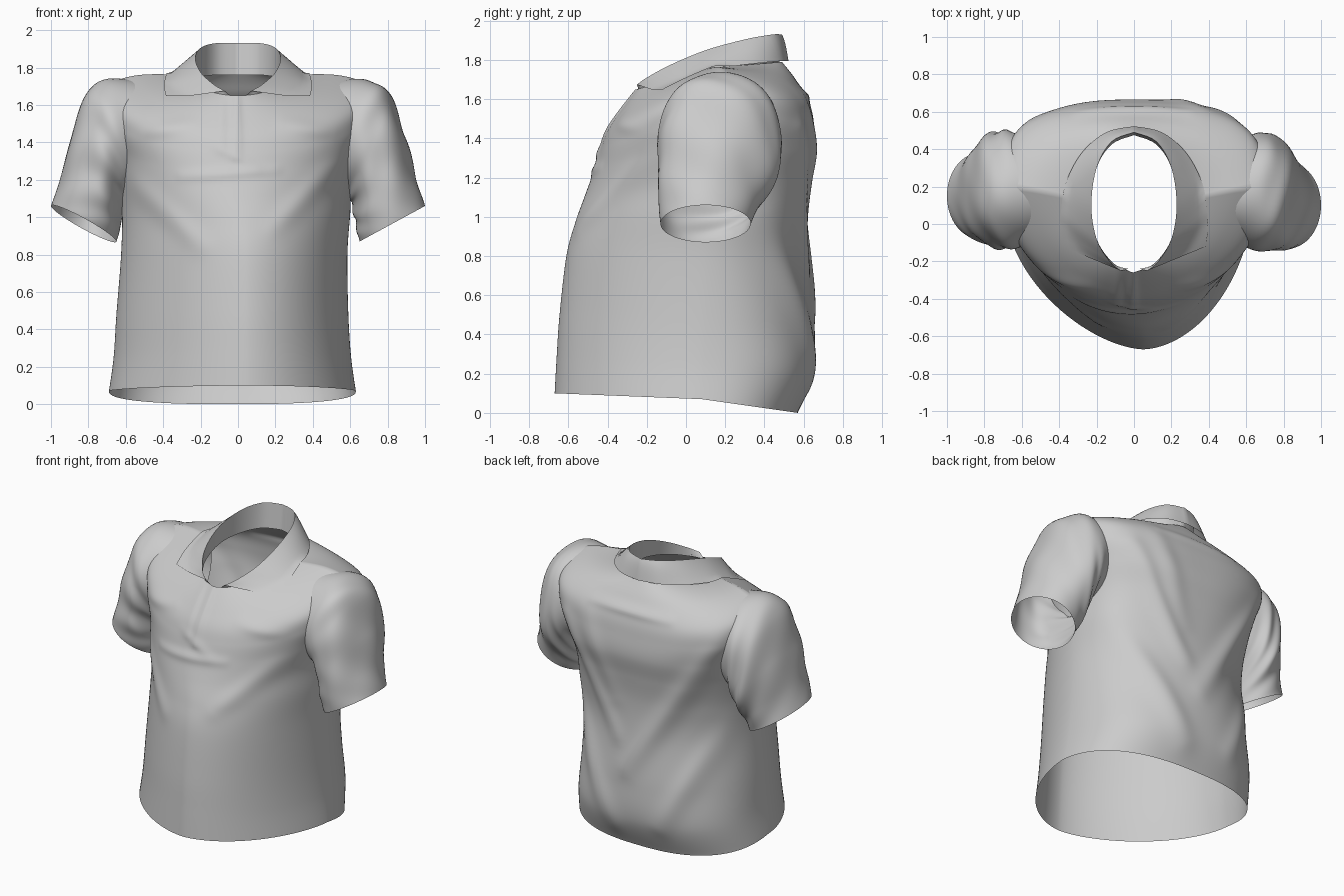
import bpy, math
from math import sin, cos, pi, exp
from mathutils import Vector
from mathutils.bvhtree import BVHTree

cube = bpy.data.objects.get("Cube")
if cube:
    bpy.data.objects.remove(cube)

cloth = bpy.data.materials.new("light grey cloth")
cloth.use_nodes = True
GREY = (0.6, 0.6, 0.6, 1)
cloth.diffuse_color = GREY
cloth.node_tree.nodes["Principled BSDF"].inputs["Base Color"].default_value = GREY


def spline(keys, t):
    """Smooth interpolation through equal-length key tuples, t in 0..1."""
    n = len(keys) - 1
    i = min(int(t * n), n - 1)
    f = t * n - i
    a, b, c, d = (keys[min(max(k, 0), n)] for k in range(i - 1, i + 3))
    return [0.5 * (2 * q + (r - p) * f + (2 * p - 5 * q + 4 * r - s) * f ** 2
                   + (3 * q - p - 3 * r + s) * f ** 3)
            for p, q, r, s in zip(a, b, c, d)]


def sheet(name, rows, closed=False, flip=False, sharp=60):
    """Skin a grid of points into a smooth open surface."""
    n = len(rows[0])
    faces = []
    for i in range(len(rows) - 1):
        for j in range(n if closed else n - 1):
            k = (j + 1) % n
            f = (i * n + j, i * n + k, (i + 1) * n + k, (i + 1) * n + j)
            faces.append(f[::-1] if flip else f)
    me = bpy.data.meshes.new(name)
    me.from_pydata([p for r in rows for p in r], [], faces)
    me.materials.append(cloth)
    ob = bpy.data.objects.new(name, me)
    bpy.context.collection.objects.link(ob)
    bpy.ops.object.select_all(action='DESELECT')
    ob.select_set(True)
    bpy.context.view_layer.objects.active = ob
    bpy.ops.object.shade_smooth_by_angle(angle=math.radians(sharp))
    return ob


def ridge(x, z, a, b, width, height):
    """Height of a soft crease running from a to b in the x-z plane."""
    p, a, b = Vector((x, z)), Vector(a), Vector(b)
    d = b - a
    t = min(max((p - a).dot(d) / d.length_squared, 0), 1)
    return height * exp(-((p - a - d * t).length / width) ** 2) * sin(pi * (0.15 + 0.7 * t))


# Torso rings: centre x, half width, front y, widest y, back y,
# front z, side z, back z, front skew, front and back roundness
TORSO = [
    (-.03, .66, -.67, .08, .57, .10, .07, .00, .08, 1.72, 2.5),
    (-.03, .635, -.66, .09, .65, .28, .25, .20, .08, 1.72, 2.4),
    (-.03, .62, -.645, .10, .655, .50, .48, .45, .08, 1.72, 2.2),
    (-.02, .605, -.61, .11, .625, .80, .80, .78, .07, 1.75, 2.1),
    (-.01, .61, -.565, .13, .62, .97, 1.02, 1.0, .05, 1.8, 2.3),
    (-.01, .62, -.515, .15, .64, 1.11, 1.2, 1.18, .02, 1.9, 2.5),
    (0, .65, -.468, .17, .665, 1.24, 1.38, 1.33, 0, 2, 2.7),
    (0, .70, -.435, .19, .655, 1.35, 1.56, 1.46, 0, 2, 2.8),
    (0, .69, -.40, .20, .63, 1.44, 1.70, 1.58, 0, 2, 2.7),
    (0, .53, -.34, .18, .56, 1.53, 1.76, 1.70, 0, 2, 2.3),
    (0, .245, -.25, .12, .49, 1.65, 1.76, 1.79, 0, 2, 2),
]
BACK_FOLDS = [((-.62, 1.5), (0, .55), .07, .03), ((.5, 1.45), (.1, .75), .06, .025),
              ((.55, .98), (.12, .15), .08, .03), ((-.6, .9), (-.25, .2), .07, .025),
              ((.35, 1.6), (.12, 1.0), .07, .015), ((-.3, 1.62), (.3, 1.62), .03, .015)]
# The last two front creases are the edges of the button placket
FRONT_FOLDS = [((-.58, 1.2), (-.2, .85), .06, .02), ((.55, 1.3), (.2, .95), .06, .02),
               ((-.3, 1.22), (.2, 1.25), .03, .012), ((-.12, 1.38), (.1, 1.27), .03, .008),
               ((.5, 1.45), (.25, 1.5), .04, .012), ((-.5, 1.45), (-.25, 1.5), .04, .012),
               ((-.005, 1.68), (-.01, 1.32), .022, .014), ((-.09, 1.66), (-.09, 1.36), .025, .008)]


def torso_point(a, v):
    cx, w, yf, yc, yb, zf, zs, zb, skew, pf, pb = spline(TORSO, v)
    c, s = cos(a), sin(a)
    p = pf if s < 0 else pb
    x = math.copysign(abs(c) ** (2 / p), c)
    y = math.copysign(abs(s) ** (2 / p), s)
    depth, ze = (yc - yf, zf) if s < 0 else (yb - yc, zb)
    k = abs(y)
    pt = Vector((cx + w * x + skew * k * k * (s < 0), yc + depth * y, zs + (ze - zs) * k))
    folds = FRONT_FOLDS if s < 0 else BACK_FOLDS
    lift = sum(ridge(pt.x, pt.z, *f) for f in folds) * min(1, 2 * k)
    pt.y += math.copysign(lift, s)
    return pt


SEG = 200
torso_rows = [[torso_point(2 * pi * j / SEG, i / 90) for j in range(SEG)] for i in range(91)]
torso = sheet("shirt_body", torso_rows, closed=True)
tree = BVHTree.FromPolygons([v.co.copy() for v in torso.data.vertices],
                            [tuple(p.vertices) for p in torso.data.polygons])

# Sleeve rings: outer x, outer z, inner x, inner z, centre y, half depth
SLEEVE = [
    (.50, 1.72, .52, 1.15, .18, .26), (.70, 1.735, .58, 1.12, .17, .31),
    (.82, 1.645, .61, 1.07, .165, .315), (.90, 1.42, .625, 1.0, .15, .30),
    (.955, 1.2, .635, .93, .115, .255), (1.0, 1.06, .65, .87, .10, .23),
]


def sleeve(name, side, phase, lean):
    rows = []
    for i in range(49):
        v = i / 48
        xo, zo, xi, zi, cy, ry = spline(SLEEVE, v)
        mid = Vector(((xo + xi) / 2, cy + lean * v, (zo + zi) / 2))
        u = Vector((xo, 0, zo)) - Vector((xi, 0, zi))
        fade = sin(pi * v)
        row = []
        for j in range(64):
            a = 2 * pi * j / 64
            # Crumpled folds spiral down the sleeve and fade at both ends
            wave = (.03 * sin(2 * a + 9 * v + phase) * sin(13 * v + 3 * a + phase)
                    + .02 * sin(5 * a - 6 * v + phase) + .015 * sin(3 * a + 21 * v))
            r = 1 + wave * fade
            p = mid + u * (.5 * r * cos(a)) + Vector((0, -ry * r * sin(a), lean * v * .6 * sin(a)))
            row.append((side * p.x, p.y, p.z))
        rows.append(row)
    sheet(name, rows, closed=True, flip=side < 0)


sleeve("left_sleeve", 1, 0.4, 0)
sleeve("right_sleeve", -1, 2.1, .05)

# Collar lines from the front tip to the back centre
STAND = [(.03, -.24, 1.64), (.11, -.21, 1.65), (.2, -.08, 1.69), (.23, .12, 1.735),
         (.2, .3, 1.75), (.12, .425, 1.76), (0, .475, 1.76)]
FOLD = [(.07, -.25, 1.675), (.13, -.2, 1.71), (.2, -.08, 1.775), (.228, .1, 1.85),
        (.2, .3, 1.905), (.12, .44, 1.93), (0, .49, 1.93)]
EDGE = [(.385, -.12, 1.63), (.395, -.03, 1.68), (.39, .07, 1.73), (.365, .22, 1.765),
        (.28, .38, 1.785), (.15, .49, 1.795), (0, .523, 1.795)]


def across(line, t):
    """Point on a collar line; t runs -1..1 around the neck, 0 at the back."""
    x, y, z = spline(line, 1 - abs(t))
    return Vector((math.copysign(x, t), y, z))


def above_body(p, gap):
    hit = tree.ray_cast(Vector((p.x, p.y, 3)), Vector((0, 0, -1)))[0]
    if hit and p.z < hit.z + gap:
        p.z = hit.z + gap
    return p


STEPS = [j / 30 - 1 for j in range(61)]
collar_rows = [[across(STAND, t) for t in STEPS],
               [across(STAND, t).lerp(across(FOLD, t), .5) for t in STEPS]]
for k in range(9):
    f = k / 8
    row = []
    for t in STEPS:
        p = across(FOLD, t).lerp(across(EDGE, t), f)
        p.z += .02 * sin(pi * f) * (1 - abs(t))
        row.append(above_body(p, .008) if k > 1 else p)
    collar_rows.append(row)
sheet("collar", collar_rows, flip=True, sharp=70)
